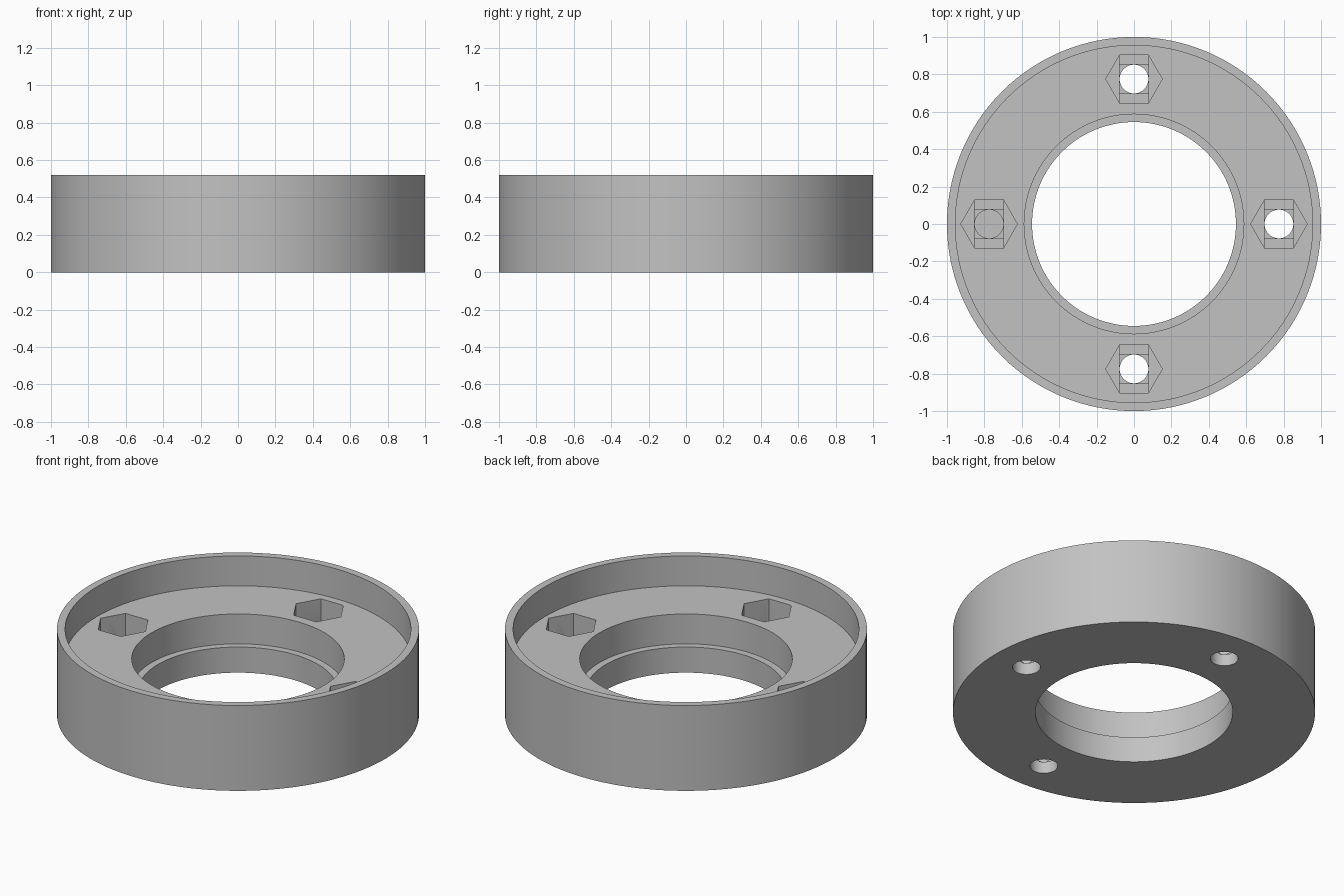
import bpy
import bmesh
import math
from mathutils import Matrix, Vector

if "Cube" in bpy.data.objects:
    bpy.data.objects.remove(bpy.data.objects["Cube"], do_unlink=True)

grey = bpy.data.materials.new("plain grey")
grey.use_nodes = True
grey.diffuse_color = (0.54, 0.54, 0.54, 1)
grey.node_tree.nodes["Principled BSDF"].inputs["Base Color"].default_value = grey.diffuse_color

BOLT_RADIUS = 0.775


def add_object(name, bm):
    bmesh.ops.recalc_face_normals(bm, faces=bm.faces)
    mesh = bpy.data.meshes.new(name)
    bm.to_mesh(mesh)
    bm.free()
    mesh.materials.append(grey)
    obj = bpy.data.objects.new(name, mesh)
    bpy.context.collection.objects.link(obj)
    return obj


def lathe(name, profile, steps):
    """Spin a closed (radius, height) profile around z."""
    bm = bmesh.new()
    rings = []
    for i in range(steps):
        a = math.tau * i / steps
        rings.append([bm.verts.new((r * math.cos(a), r * math.sin(a), z)) for r, z in profile])
    n = len(profile)
    for i in range(steps):
        a, b = rings[i], rings[(i + 1) % steps]
        for j in range(n):
            k = (j + 1) % n
            bm.faces.new((a[j], b[j], b[k], a[k]))
    return add_object(name, bm)


def prism_cutter(name, outline, bottom, top):
    """Four upright prisms of one outline, one at each bolt position."""
    bm = bmesh.new()
    for i in range(4):
        a = i * math.pi / 2
        cx, cy = BOLT_RADIUS * math.cos(a), BOLT_RADIUS * math.sin(a)
        face = bm.faces.new([bm.verts.new((cx + x, cy + y, bottom)) for x, y in outline])
        out = bmesh.ops.extrude_face_region(bm, geom=[face])
        verts = [v for v in out["geom"] if isinstance(v, bmesh.types.BMVert)]
        bmesh.ops.translate(bm, verts=verts, vec=(0, 0, top - bottom))
    obj = add_object(name, bm)
    obj.hide_render = True
    return obj


def polygon(radius, sides):
    return [(radius * math.cos(math.tau * i / sides), radius * math.sin(math.tau * i / sides))
            for i in range(sides)]


def rectangle(hx, hy):
    return [(-hx, -hy), (hx, -hy), (hx, hy), (-hx, hy)]


# Ring body: outer lip, recessed floor, stepped centre bore
ring = lathe("ring_body", [
    (0.545, 0), (1, 0), (1, 0.52), (0.955, 0.52),
    (0.955, 0.338), (0.587, 0.338), (0.587, 0.156), (0.545, 0.156)], 128)

# Nut pockets, narrowing through two thin steps to round bolt holes
cutters = [
    prism_cutter("nut_pocket_cutter", polygon(0.151, 6), 0.09, 0.45),
    prism_cutter("slot_step_cutter", rectangle(0.0778, 0.13), 0.081, 0.094),
    prism_cutter("square_step_cutter", rectangle(0.0775, 0.0775), 0.072, 0.085),
    prism_cutter("bolt_hole_cutter", polygon(0.077, 48), -0.1, 0.077),
]

bpy.context.view_layer.objects.active = ring
for cutter in cutters:
    mod = ring.modifiers.new(cutter.name, "BOOLEAN")
    mod.operation = "DIFFERENCE"
    mod.solver = "EXACT"
    mod.object = cutter
    bpy.ops.object.modifier_apply(modifier=mod.name)
for cutter in cutters:
    bpy.data.objects.remove(cutter, do_unlink=True)

# Smooth round walls, crisp edges
bpy.ops.object.select_all(action="DESELECT")
ring.select_set(True)
bpy.ops.object.shade_smooth_by_angle(angle=math.radians(30))
